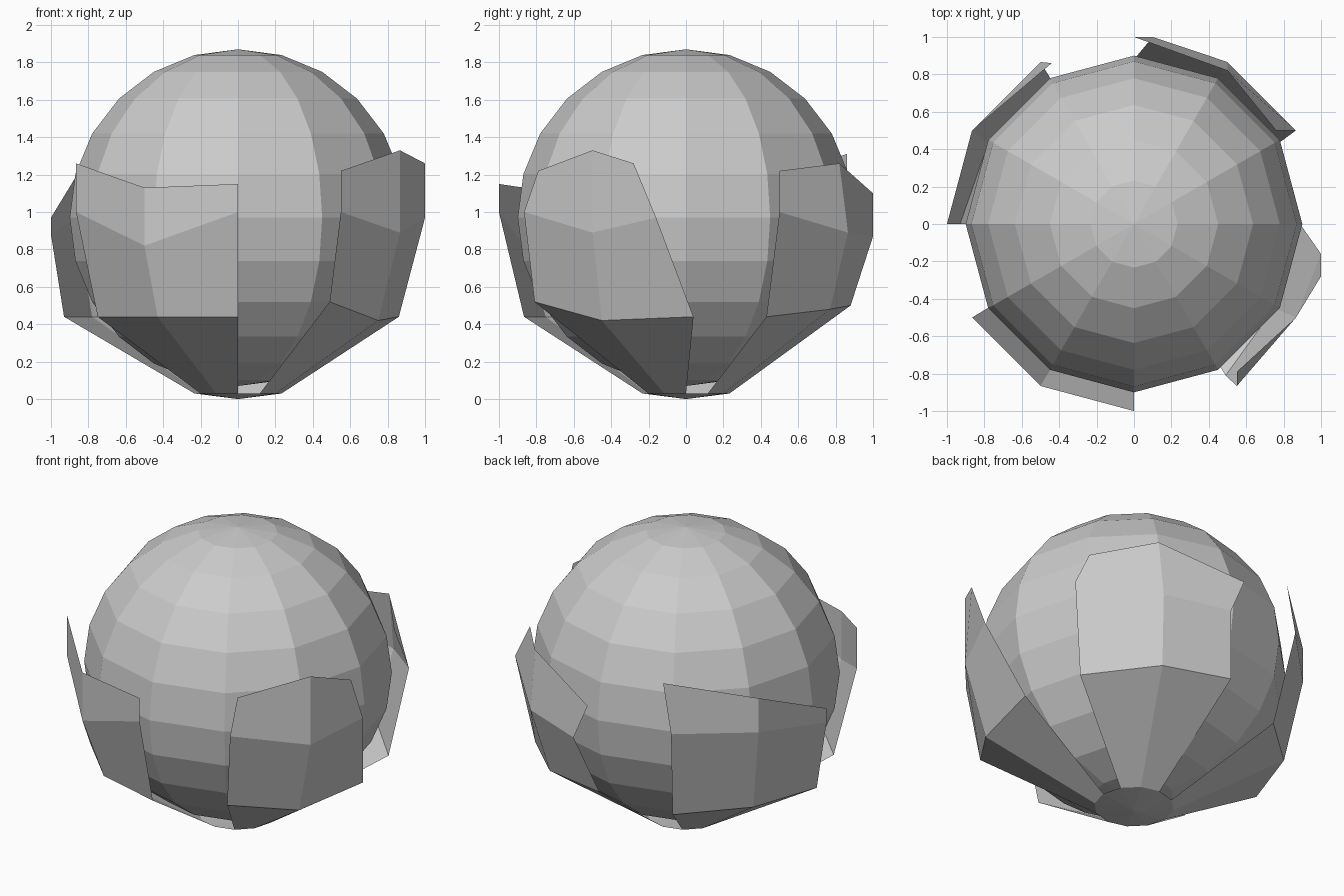
import bpy, bmesh
from math import sin, cos, radians

if "Cube" in bpy.data.objects:
    bpy.data.objects.remove(bpy.data.objects["Cube"])

R0, Z0 = 0.233, 0.03   # rim of the base cap
def rim(deg):
    return (R0 * cos(radians(deg)), R0 * sin(radians(deg)), Z0)

def finish(name, bm):
    me = bpy.data.meshes.new(name)
    bm.to_mesh(me)
    bm.free()
    bpy.context.collection.objects.link(bpy.data.objects.new(name, me))

# Inner bulb: 12-sided faceted ball
bpy.ops.mesh.primitive_uv_sphere_add(segments=12, ring_count=12, radius=0.9, location=(0, 0, 0.97))
bpy.context.object.name = "inner_bulb"

# Base cap: shallow cone closing the bottom
bm = bmesh.new()
tip = bm.verts.new((0, 0, 0))
ring = [bm.verts.new(rim(30 * i)) for i in range(12)]
for i in range(12):
    bm.faces.new((tip, ring[(i + 1) % 12], ring[i]))
finish("base_cap", bm)

# Outer petals: three columns growing from the cap rim (low, middle, top rows)
def petal(name, start, low, mid, top):
    bm = bmesh.new()
    rows = [[rim(start + 30 * i) for i in range(3)], low, mid, top]
    v = [[bm.verts.new(p) for p in row] for row in rows]
    for r in range(3):
        for c in range(2):
            bm.faces.new((v[r][c], v[r][c + 1], v[r + 1][c + 1], v[r + 1][c]))
    finish(name, bm)

petal("front_petal", 210,
      [(-.75, -.43, .44), (-.43, -.75, .44), (0, -.866, .44)],
      [(-.866, -.5, 1.0), (-.5, -.866, .82), (0, -1, 1.0)],
      [(-.866, -.5, 1.26), (-.5, -.866, 1.13), (0, -1, 1.15)])
petal("right_petal", 300,
      [(.49, -.81, .52), (.75, -.45, .42), (.86, .04, .44)],
      [(.55, -.866, 1.0), (.866, -.5, .89), (1, -.16, .97)],
      [(.55, -.79, 1.22), (.866, -.5, 1.33), (1, -.28, 1.26)])
petal("back_petal", 30,
      [(.77, .43, .44), (.43, .77, .48), (0, .88, .50)],
      [(.866, .5, 1.0), (.5, .866, .89), (.1, 1, .87)],
      [(.76, .5, 1.22), (.5, .82, 1.26), (0, 1, 1.10)])
petal("left_petal", 120,
      [(-.43, .75, .42), (-.78, .43, .44), (-.93, 0, .44)],
      [(-.5, .866, 1.0), (-.866, .5, .97), (-1, 0, .88)],
      [(-.44, .86, 1.31), (-.866, .5, 1.19), (-1, 0, .97)])
